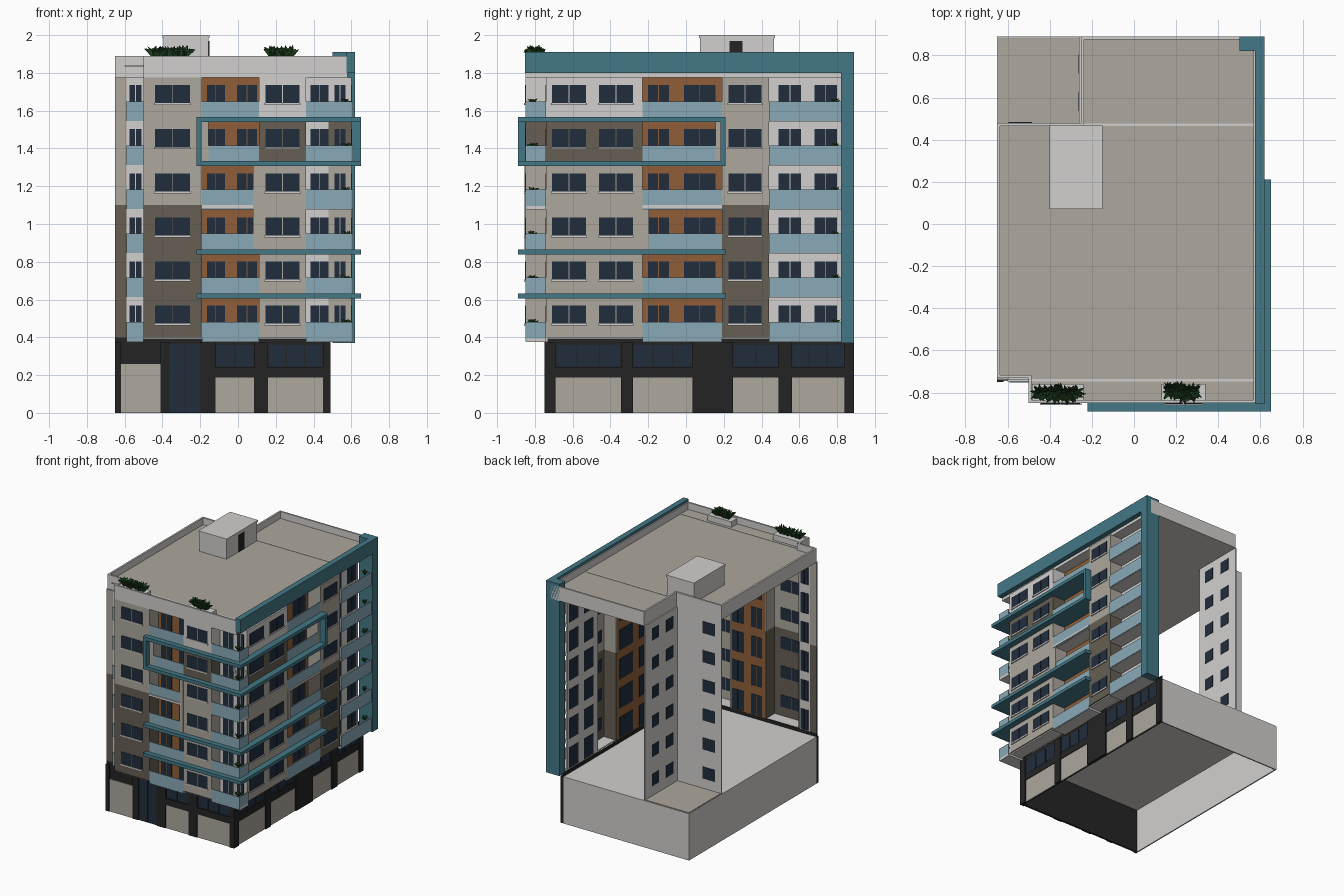
import bpy, bmesh, math, random
from collections import defaultdict

if "Cube" in bpy.data.objects:
    bpy.data.objects.remove(bpy.data.objects["Cube"])
random.seed(4)

def mat(name, hexcol):
    lin = lambda c: c / 12.92 if c <= 0.04045 else ((c + 0.055) / 1.055) ** 2.4
    m = bpy.data.materials.new(name)
    m.diffuse_color = [lin(int(hexcol[i:i + 2], 16) / 255) for i in (0, 2, 4)] + [1]
    m.use_nodes = True
    m.node_tree.nodes["Principled BSDF"].inputs["Base Color"].default_value = m.diffuse_color
    return m

WHITE = mat("white_render", "D2D0CE")
BEIGE = mat("beige_render", "ADA89D")
BROWN = mat("dark_brown_render", "665F53")
ORANGE = mat("orange_cladding", "905F38")
TEAL = mat("teal_frame", "437886")
GLASS = mat("balcony_glass", "89AAB7")
NAVY = mat("navy_window", "212D3D")
BLACK = mat("charcoal", "242424")
LEAF = mat("leaf_green", "2A5528")

parts = defaultdict(list)   # (name, material) -> boxes

def box(name, m, x0, x1, y0, y1, z0, z1):
    parts[(name, m)].append((x0, x1, y0, y1, z0, z1))

def sbox(side, name, m, u0, u1, d0, d1, z0, z1):
    """Box on a street side: u runs along the facade, d is outward distance."""
    if side == "front":
        box(name, m, u0, u1, -d1, -d0, z0, z1)
    else:
        box(name, m, d0, d1, u0, u1, z0, z1)

def finish(name, bm, mats):
    me = bpy.data.meshes.new(name)
    bm.to_mesh(me)
    bm.free()
    for m in mats:
        me.materials.append(m)
    ob = bpy.data.objects.new(name, me)
    bpy.context.collection.objects.link(ob)

PITCH, B0, TOP, SPLIT = 0.2335, 0.375, 1.776, 1.10
floors = [B0 + PITCH * k for k in range(6)]
INNER = {"front": 0.74, "right": 0.49}
OUTER = {"front": 0.85, "right": 0.60}
T = 0.01

def window(side, u0, u1, d, zlo, zhi, sill=False):
    """Two panes showing on both faces of a thin wall whose outer face is d."""
    mid = (u0 + u1) / 2
    for a, b in ((u0, mid - 0.002), (mid + 0.002, u1)):
        sbox(side, "window_panes", NAVY, a, b, d - T - 0.003, d + 0.003, zlo, zhi)
    if sill:
        sbox(side, "window_sills", WHITE, u0 - 0.005, u1 + 0.005, d, d + 0.008, zlo - 0.01, zlo)

def bay(side, u0, u1, zones, wins):
    """Projecting bay: front plate, two cheeks, underside, one window row per floor."""
    i, o = INNER[side], OUTER[side]
    for z0, z1, m in zones:
        sbox(side, "bay_walls", m, u0, u1, o - T, o, z0, z1)
        for a in (u0, u1 - T):
            sbox(side, "bay_walls", m, a, a + T, i - T, o - T, z0, z1)
    sbox(side, "bay_undersides", WHITE, u0, u1, i, o - T, 0.39, 0.4)
    for b in floors:
        for w0, w1 in wins:
            window(side, w0, w1, o, b + 0.097, b + 0.193, True)

def recess(side, u0, u1, m, doors, slab_u=None, proj=None):
    """Recessed wall with doors and a glazed balcony on every floor."""
    i, o = INNER[side], (proj or OUTER[side])
    sbox(side, "recess_walls", m, u0, u1, i - T, i, B0, TOP)
    s0, s1 = slab_u or (u0, u1)
    for b in floors:
        for w0, w1 in doors:
            window(side, w0, w1, i, b + 0.03, b + 0.193)
        sbox(side, "balcony_slabs", WHITE, s0, s1, i, o - 0.006, b, b + 0.02)
        sbox(side, "balcony_glass", GLASS, s0, s1, o - 0.006, o, b + 0.004, b + 0.107)

# --- upper front facade
F4, F5 = floors[4], floors[5]
two_tone = [(0.4, SPLIT, BROWN), (SPLIT, TOP, BEIGE)]
corner_tone = [(0.4, F4, BEIGE), (F4, F5, BROWN), (F5, TOP, WHITE)]
for z0, z1, m in two_tone:
    box("left_edge_wall", m, -0.65, -0.59, -0.74, -0.73, z0, z1)
bay("front", -0.50, -0.19, two_tone, [(-0.44, -0.255)])
bay("front", 0.11, 0.36, corner_tone, [(0.145, 0.325)])
recess("front", -0.59, -0.50, WHITE, [(-0.575, -0.51)], proj=0.752)
recess("front", -0.19, 0.11, ORANGE, [(-0.165, -0.07), (-0.005, 0.10)])
recess("front", 0.36, 0.60, WHITE, [(0.385, 0.48), (0.51, 0.57)], slab_u=(0.36, 0.61))
for b in floors:   # corner balcony return
    box("balcony_glass", GLASS, 0.604, 0.61, -0.844, -0.74, b + 0.004, b + 0.107)

# --- upper right facade
bay("right", -0.74, -0.23, corner_tone, [(-0.71, -0.53), (-0.46, -0.28)])
bay("right", 0.19, 0.44, two_tone, [(0.225, 0.40)])
recess("right", -0.23, 0.19, ORANGE, [(-0.20, -0.09), (-0.01, 0.155)])
recess("right", 0.44, 0.82, WHITE, [(0.49, 0.61), (0.68, 0.80)], proj=0.61)

# --- small vertical posts beside the orange balconies
sbox("front", "balcony_posts", BEIGE, 0.08, 0.11, 0.75, 0.856, floors[2] + 0.025, F4)
sbox("front", "balcony_posts", BEIGE, -0.19, -0.155, 0.75, 0.852, F4 + 0.025, F5)
sbox("right", "balcony_posts", BEIGE, -0.23, -0.195, 0.50, 0.606, floors[2] + 0.025, floors[3])
sbox("right", "balcony_posts", BEIGE, 0.155, 0.19, 0.50, 0.602, F4 + 0.025, F5)
sbox("front", "balcony_trim", WHITE, -0.19, 0.11, 0.84, 0.856, floors[3] + 0.01, floors[3] + 0.025)
sbox("right", "balcony_trim", WHITE, -0.23, 0.19, 0.59, 0.606, floors[3] + 0.01, floors[3] + 0.025)

# --- teal bands wrapping the corner, and the framed fifth floor
for k in (1, 2, 4, 5):
    z = B0 + PITCH * k - 0.003
    box("teal_bands", TEAL, -0.22, 0.65, -0.89, -0.85, z, z + 0.027)
    box("teal_bands", TEAL, 0.60, 0.65, -0.85, 0.21, z, z + 0.027)
    box("teal_bands", TEAL, -0.19, 0.11, -0.85, -0.74, z, z + 0.027)
    box("teal_bands", TEAL, 0.36, 0.60, -0.85, -0.74, z, z + 0.027)
    box("teal_bands", TEAL, 0.49, 0.60, -0.23, 0.19, z, z + 0.027)
box("teal_frame_posts", TEAL, -0.22, -0.193, -0.89, -0.85, F4, F5)
box("teal_frame_posts", TEAL, 0.60, 0.65, 0.183, 0.21, F4, F5)

# --- teal rear pillar and roof beam
box("teal_pillar", TEAL, 0.50, 0.62, 0.82, 0.89, 0.37, 1.91)
box("teal_roof_beam", TEAL, 0.575, 0.62, -0.853, 0.82, 1.80, 1.91)

# --- rear notch walls with windows
box("notch_walls", WHITE, -0.26, -0.25, 0.48, 0.89, B0, TOP)
box("notch_walls", WHITE, -0.65, -0.25, 0.47, 0.48, B0, TOP)
for b in floors:
    z0, z1 = b + 0.085, b + 0.18
    for y in (0.58, 0.76):
        box("notch_windows", NAVY, -0.263, -0.247, y - 0.045, y + 0.045, z0, z1)
    box("notch_windows", NAVY, -0.595, -0.485, 0.467, 0.483, z0, z1)

# --- ground floor: open-bottomed shell with shops on the two street sides
box("base_street_walls", BLACK, -0.65, 0.475, -0.738, -0.728, 0, 0.4)
box("base_street_walls", BLACK, 0.465, 0.475, -0.728, 0.89, 0, 0.4)
box("base_blind_walls", WHITE, -0.65, -0.64, -0.728, 0.89, 0, B0)
box("base_blind_walls", WHITE, -0.64, 0.465, 0.88, 0.89, 0, B0)
box("base_top_slab", WHITE, -0.64, 0.465, -0.728, 0.88, 0.36, B0)
box("rear_terrace", BEIGE, -0.645, -0.25, 0.48, 0.885, 0.37, 0.381)
for u0, u1 in ((-0.65, -0.62), (-0.41, -0.36), (-0.20, -0.12), (0.085, 0.16), (0.45, 0.49)):
    sbox("front", "shop_piers", BLACK, u0, u1, 0.735, 0.75, 0, B0)
for u0, u1 in ((-0.75, -0.69), (-0.345, -0.28), (0.035, 0.25), (0.49, 0.56), (0.84, 0.89)):
    sbox("right", "shop_piers", BLACK, u0, u1, 0.47, 0.49, 0, B0)
sbox("front", "shop_shutters", BEIGE, -0.62, -0.41, 0.735, 0.744, 0, 0.26)
sbox("front", "entrance_door", NAVY, -0.36, -0.282, 0.735, 0.743, 0, 0.365)
sbox("front", "entrance_door", NAVY, -0.278, -0.20, 0.735, 0.743, 0, 0.365)
shops = [("front", -0.12, 0.085, 0.738), ("front", 0.16, 0.45, 0.738), ("right", -0.69, -0.345, 0.475),
         ("right", -0.28, 0.035, 0.475), ("right", 0.25, 0.49, 0.475), ("right", 0.56, 0.84, 0.475)]
for side, u0, u1, d in shops:
    sbox(side, "shop_shutters", BEIGE, u0, u1, d, d + 0.006, 0, 0.187)
    sbox(side, "shop_lintels", BLACK, u0, u1, d, d + 0.01, 0.187, 0.24)
    n = 2 if u1 - u0 < 0.25 else 3
    w = (u1 - u0) / n
    for i in range(n):
        sbox(side, "shop_windows", NAVY, u0 + w * i + 0.004, u0 + w * (i + 1) - 0.004, d, d + 0.006, 0.245, 0.36)

# --- roof: notched slab with a parapet made by insetting its top
ROOF = 1.835
outline = [(-0.65, -0.73), (-0.50, -0.73), (-0.50, -0.85), (0.58, -0.85),
           (0.58, 0.89), (-0.25, 0.89), (-0.25, 0.48), (-0.65, 0.48)]
bm = bmesh.new()
face = bm.faces.new([bm.verts.new((x, y, TOP)) for x, y in outline])
up = bmesh.ops.extrude_face_region(bm, geom=[face])["geom"]
bmesh.ops.translate(bm, verts=[v for v in up if isinstance(v, bmesh.types.BMVert)], vec=(0, 0, 1.89 - TOP))
bmesh.ops.recalc_face_normals(bm, faces=bm.faces)
top = max(bm.faces, key=lambda f: f.calc_center_median().z)
bmesh.ops.inset_region(bm, faces=[top], thickness=0.014, use_even_offset=True)
pit = bmesh.ops.extrude_face_region(bm, geom=[top])["geom"]
bmesh.ops.translate(bm, verts=[v for v in pit if isinstance(v, bmesh.types.BMVert)], vec=(0, 0, ROOF - 1.89))
bmesh.ops.delete(bm, geom=[f for f in [top] if f.is_valid], context="FACES_ONLY")
bmesh.ops.recalc_face_normals(bm, faces=bm.faces)
for f in bm.faces:
    c = f.calc_center_median()
    f.material_index = 1 if f.normal.z > 0.9 and c.z < 1.86 else 0
finish("roof_with_parapet", bm, [WHITE, BEIGE])
for y in (0.47, -0.742):
    box("roof_strips", WHITE, -0.60, 0.57, y - 0.006, y + 0.006, ROOF, ROOF + 0.003)
box("stair_house", WHITE, -0.395, -0.155, 0.075, 0.465, ROOF, 1.985)
box("stair_house_cap", WHITE, -0.40, -0.15, 0.07, 0.47, 1.985, 2.0)
box("stair_house_door", BLACK, -0.16, -0.152, 0.23, 0.30, ROOF, 1.97)
box("roof_planters", WHITE, -0.485, -0.24, -0.835, -0.76, ROOF, 1.88)
box("roof_planters", WHITE, 0.13, 0.34, -0.835, -0.76, ROOF, 1.88)

# --- build the collected boxes, one object per part and colour
for (name, m), boxes in parts.items():
    bm = bmesh.new()
    for x0, x1, y0, y1, z0, z1 in boxes:
        vs = bmesh.ops.create_cube(bm, size=1)["verts"]
        for v in vs:
            v.co = ((x0 + x1) / 2 + v.co.x * (x1 - x0), (y0 + y1) / 2 + v.co.y * (y1 - y0),
                    (z0 + z1) / 2 + v.co.z * (z1 - z0))
    finish(name + "_" + m.name.split("_")[0], bm, [m])

# --- plants: tufts of bent pointed blades
def tuft(bm, x, y, z, r, h, n):
    for i in range(n):
        a = 2 * math.pi * (i + random.random()) / n
        c, s, k = math.cos(a), math.sin(a), random.uniform(0.5, 1)
        hh, w = h * random.uniform(0.6, 1), r * 0.17
        p = [(0, 0, 0), (0.5 * r * k, w, 0.75 * hh), (r * k, 0, hh * (1.25 - 0.5 * k)), (0.5 * r * k, -w, 0.75 * hh)]
        v = [bm.verts.new((x + c * q - s * t, y + s * q + c * t, z + u)) for q, t, u in p]
        bm.faces.new((v[0], v[1], v[2]))
        bm.faces.new((v[0], v[2], v[3]))

bm = bmesh.new()
for x0, x1 in ((-0.445, -0.28), (0.175, 0.28)):
    for i in range(6):
        tuft(bm, x0 + (x1 - x0) * i / 5, -0.80 + random.uniform(-0.01, 0.01), 1.87, 0.055, 0.08, 22)
finish("roof_plants", bm, [LEAF])
bm = bmesh.new()
for b in floors:
    tuft(bm, 0.57, -0.81, b + 0.085, 0.035, 0.045, 12)
    tuft(bm, 0.57, 0.79, b + 0.085, 0.03, 0.045, 12)
finish("balcony_plants", bm, [LEAF])
